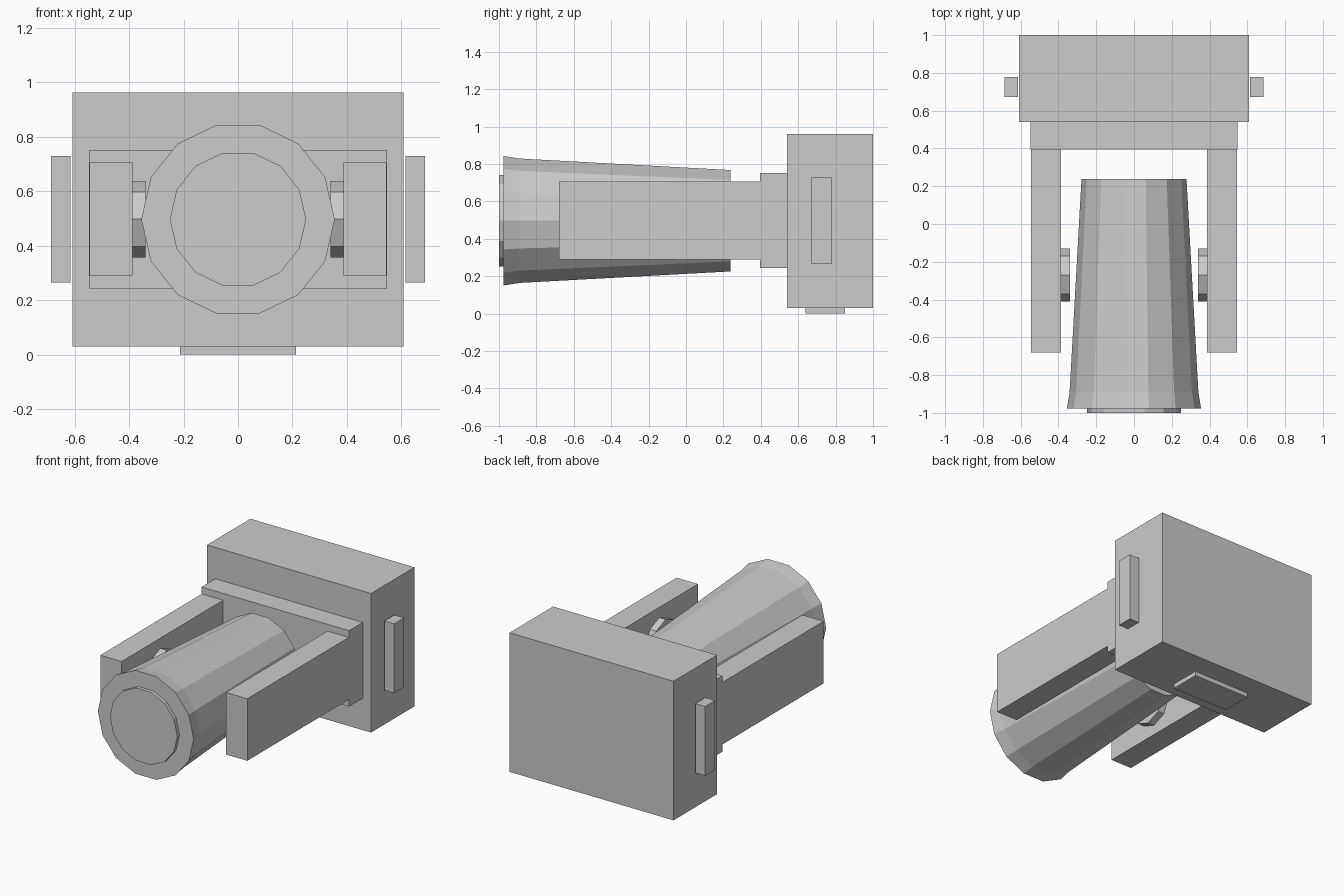
import bpy, bmesh, math

if "Cube" in bpy.data.objects:
    bpy.data.objects.remove(bpy.data.objects["Cube"])

grey = bpy.data.materials.new("light grey")
grey.diffuse_color = (0.6, 0.6, 0.6, 1)
grey.use_nodes = True
grey.node_tree.nodes["Principled BSDF"].inputs["Base Color"].default_value = grey.diffuse_color
AXIS_Z = 0.497


def finish(name, bm):
    bmesh.ops.recalc_face_normals(bm, faces=bm.faces)
    mesh = bpy.data.meshes.new(name)
    bm.to_mesh(mesh)
    bm.free()
    mesh.materials.append(grey)
    obj = bpy.data.objects.new(name, mesh)
    bpy.context.collection.objects.link(obj)
    return obj


def box(name, x, y, z):
    """Box from (min, max) pairs on each axis."""
    bm = bmesh.new()
    bmesh.ops.create_cube(bm, size=1)
    for v in bm.verts:
        v.co = [lo + (hi - lo) * (c + 0.5) for c, (lo, hi) in zip(v.co, (x, y, z))]
    return finish(name, bm)


def lathe(name, profile, sides, place):
    """Capped faceted tube from (position, radius) rings; place maps (t, u, v) to xyz."""
    bm = bmesh.new()
    rings = []
    for t, r in profile:
        angles = [2 * math.pi * i / sides for i in range(sides)]
        rings.append([bm.verts.new(place(t, r * math.cos(a), r * math.sin(a))) for a in angles])
    for a, b in zip(rings, rings[1:]):
        for i in range(sides):
            j = (i + 1) % sides
            bm.faces.new((a[i], a[j], b[j], b[i]))
    bm.faces.new(rings[0])
    bm.faces.new(rings[-1])
    return finish(name, bm)


def along_y(t, u, v):
    return (u, t, AXIS_Z + v)


# Rear housing, its foot and the mounting plate
box("housing", (-0.608, 0.608), (0.54, 1.0), (0.03, 0.962))
box("foot", (-0.212, 0.212), (0.64, 0.85), (0.0, 0.03))
box("mounting_plate", (-0.547, 0.547), (0.395, 0.54), (0.243, 0.752))

# Lamp barrel and front lens
lathe("barrel", [(-0.977, 0.355), (-0.89, 0.341), (0.238, 0.278)], 14, along_y)
lathe("lens", [(-1.0, 0.25), (-0.977, 0.25)], 14, along_y)

# Mirrored yoke arms, pivots and side grips
for side, s in (("left", -1), ("right", 1)):
    box(side + "_arm", sorted((s * 0.387, s * 0.545)), (-0.68, 0.395), (0.29, 0.706))
    box(side + "_grip", sorted((s * 0.614, s * 0.686)), (0.672, 0.778), (0.265, 0.729))
    lathe(side + "_pivot", [(s * 0.34, 0.141), (s * 0.387, 0.141)], 8,
          lambda t, u, v: (t, -0.27 + u, AXIS_Z + v))
